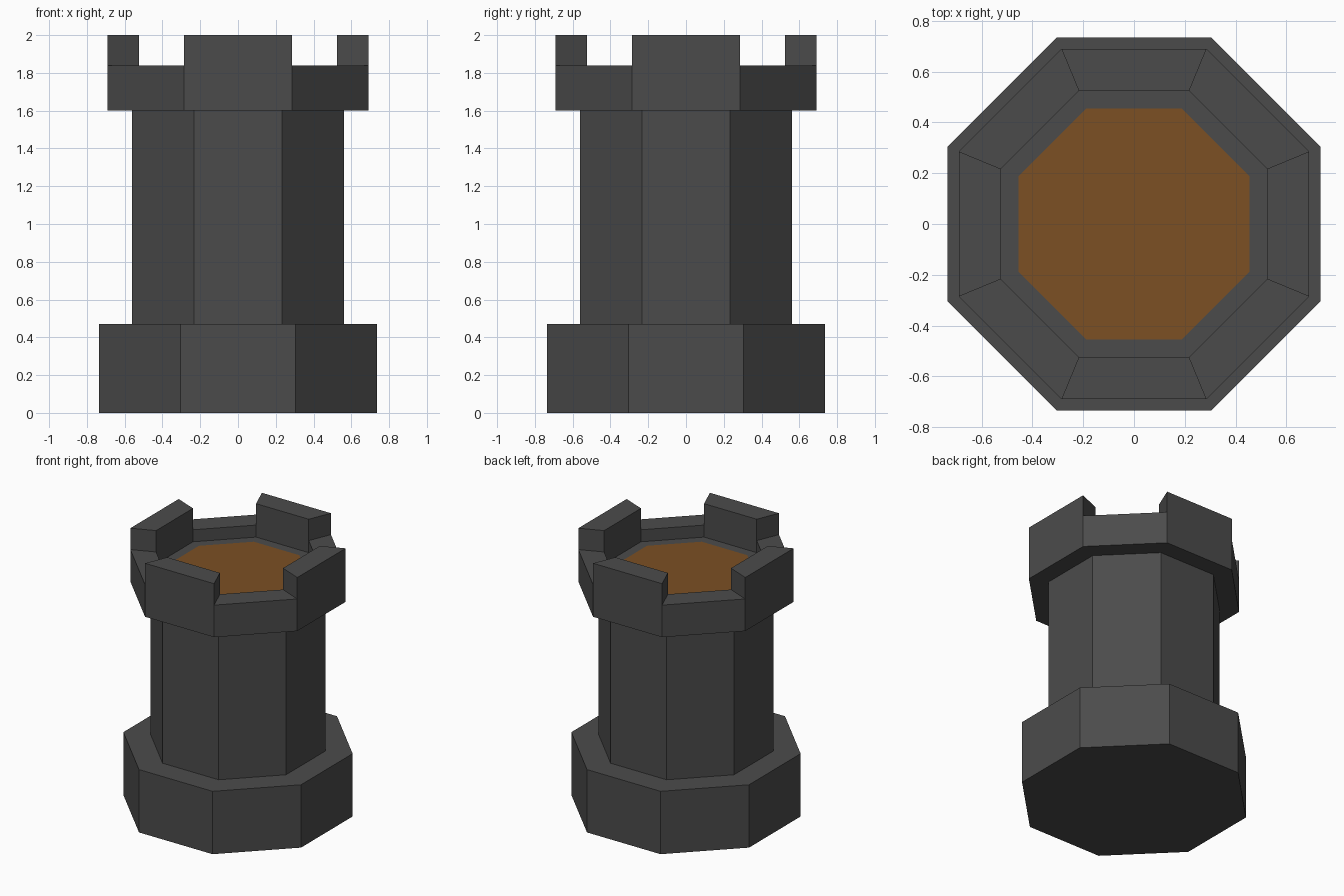
import bpy
import bmesh
from math import cos, sin, pi

SIDES = 8

cube = bpy.data.objects.get("Cube")
if cube:
    bpy.data.objects.remove(cube, do_unlink=True)


def make_material(name, color):
    mat = bpy.data.materials.new(name)
    mat.use_nodes = True
    mat.diffuse_color = color
    mat.node_tree.nodes["Principled BSDF"].inputs["Base Color"].default_value = color
    return mat


stone = make_material("dark_stone", (0.071, 0.071, 0.071, 1))
wood = make_material("brown_wood", (0.20, 0.08, 0.017, 1))


def octagon_solid(profile):
    """Stack octagonal rings of (apothem, z), capped at both ends."""
    bm = bmesh.new()
    rings = []
    for apothem, z in profile:
        r = apothem / cos(pi / SIDES)
        angles = [(i + 0.5) * 2 * pi / SIDES for i in range(SIDES)]
        rings.append([bm.verts.new((r * cos(a), r * sin(a), z)) for a in angles])
    for low, high in zip(rings, rings[1:]):
        for i in range(SIDES):
            j = (i + 1) % SIDES
            bm.faces.new((low[i], low[j], high[j], high[i]))
    bm.faces.new(rings[0][::-1])
    cap = bm.faces.new(rings[-1])
    bm.normal_update()
    return bm, cap


def finish(bm, name, *materials):
    mesh = bpy.data.meshes.new(name)
    bm.to_mesh(mesh)
    bm.free()
    for mat in materials:
        mesh.materials.append(mat)
    obj = bpy.data.objects.new(name, mesh)
    bpy.context.collection.objects.link(obj)
    return obj


# Wide foot and tower shaft
for name, apothem, bottom, top in (("base", 0.735, 0, 0.47),
                                   ("shaft", 0.56, 0.47, 1.6)):
    bm, _ = octagon_solid([(apothem, bottom), (apothem, top)])
    finish(bm, name, stone)

# Crown with a sunken floor
bm, floor = octagon_solid([(0.69, 1.6), (0.69, 1.84), (0.525, 1.84), (0.525, 1.75)])

# Wooden floor inset within a stone border
bmesh.ops.inset_region(bm, faces=[floor], thickness=0.07, use_even_offset=True)
floor.material_index = 1

# Battlements raised on the four sides facing the axes
bm.normal_update()
rim = []
for face in bm.faces:
    c = face.calc_center_median()
    if face.normal.z > 0.9 and c.z > 1.8 and min(abs(c.x), abs(c.y)) < 0.01:
        rim.append(face)
raised = bmesh.ops.extrude_discrete_faces(bm, faces=rim)["faces"]
bmesh.ops.translate(bm, verts=list({v for f in raised for v in f.verts}), vec=(0, 0, 0.16))
bm.normal_update()
finish(bm, "crown", stone, wood)
